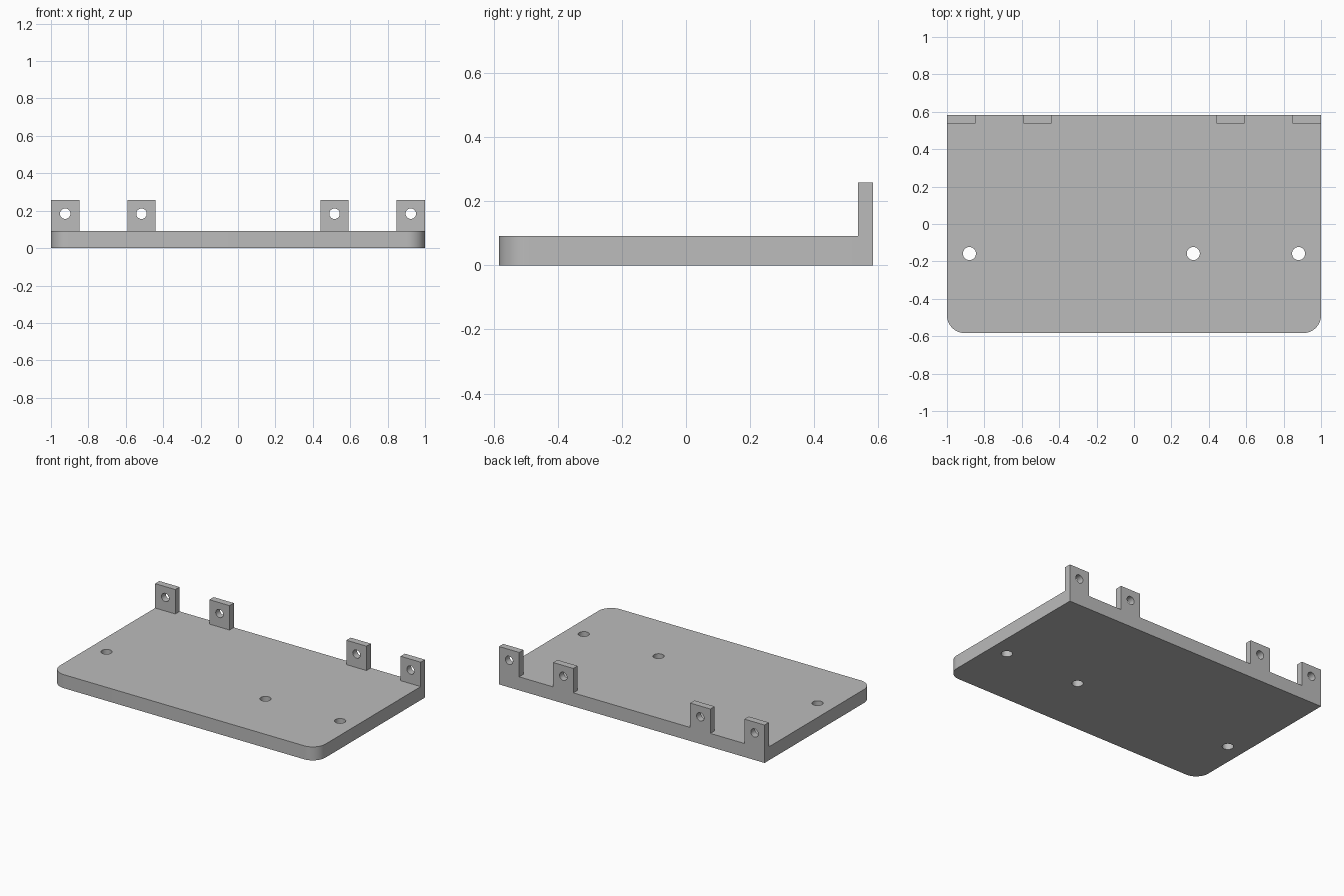
import bpy
import bmesh
from math import cos, sin, pi, radians
from mathutils import Matrix

cube = bpy.data.objects.get("Cube")
if cube:
    bpy.data.objects.remove(cube, do_unlink=True)

HALF_X, HALF_Y = 1.0, 0.583
PLATE_H, TAB_TOP, TAB_Y = 0.092, 0.258, 0.537
CORNER = 0.095

grey = bpy.data.materials.new("plain grey")
grey.use_nodes = True
colour = (0.5, 0.5, 0.5, 1)
grey.diffuse_color = colour
grey.node_tree.nodes["Principled BSDF"].inputs["Base Color"].default_value = colour


def arc(cx, cy, r, start, end, steps):
    """Points along an arc, angles in units of pi."""
    angles = [pi * (start + (end - start) * i / steps) for i in range(steps + 1)]
    return [(cx + r * cos(a), cy + r * sin(a)) for a in angles]


def circle(cx, cy, r):
    return arc(cx, cy, r, 0, 2, 32)[:-1]


def drilled_slab(name, outline, holes, thickness, matrix):
    """Fill an outline with holes, extrude it and place it."""
    curve = bpy.data.curves.new(name, "CURVE")
    curve.dimensions = "2D"
    curve.fill_mode = "BOTH"
    curve.extrude = thickness / 2
    for loop in [outline] + holes:
        spline = curve.splines.new("POLY")
        spline.points.add(len(loop) - 1)
        for point, (x, y) in zip(spline.points, loop):
            point.co = (x, y, 0, 1)
        spline.use_cyclic_u = True
    helper = bpy.data.objects.new(name + " outline", curve)
    bpy.context.collection.objects.link(helper)
    graph = bpy.context.evaluated_depsgraph_get()
    mesh = bpy.data.meshes.new_from_object(helper.evaluated_get(graph))
    bpy.data.objects.remove(helper, do_unlink=True)

    # Join the caps to the walls
    bm = bmesh.new()
    bm.from_mesh(mesh)
    bmesh.ops.remove_doubles(bm, verts=bm.verts, dist=0.0001)
    bmesh.ops.transform(bm, matrix=matrix, verts=bm.verts)
    bmesh.ops.recalc_face_normals(bm, faces=bm.faces)
    bm.to_mesh(mesh)
    bm.free()
    mesh.materials.clear()
    mesh.materials.append(grey)
    obj = bpy.data.objects.new(name, mesh)
    bpy.context.collection.objects.link(obj)
    bpy.ops.object.select_all(action="DESELECT")
    obj.select_set(True)
    bpy.context.view_layer.objects.active = obj
    bpy.ops.object.shade_smooth_by_angle(angle=radians(30))
    return obj


# Base plate: square back corners, rounded front corners, three holes
plate_outline = [(HALF_X, HALF_Y), (-HALF_X, HALF_Y)]
plate_outline += arc(CORNER - HALF_X, CORNER - HALF_Y, CORNER, 1, 1.5, 12)
plate_outline += arc(HALF_X - CORNER, CORNER - HALF_Y, CORNER, 1.5, 2, 12)
plate_holes = [circle(x, -0.158, 0.035) for x in (-0.88, 0.317, 0.88)]
drilled_slab("base_plate", plate_outline, plate_holes, PLATE_H,
             Matrix.Translation((0, 0, PLATE_H / 2)))

# Upright mounting tabs along the back edge, one hole each
upright = (Matrix.Translation((0, (TAB_Y + HALF_Y) / 2, 0))
           @ Matrix.Rotation(pi / 2, 4, "X"))
for side, label in ((1, "left"), (-1, "right")):
    for place, inner, outer in (("outer", 0.848, 1.0), ("inner", 0.44, 0.592)):
        x0, x1 = sorted((side * inner, side * outer))
        outline = [(x0, PLATE_H), (x1, PLATE_H), (x1, TAB_TOP), (x0, TAB_TOP)]
        hole = circle((x0 + x1) / 2, 0.184, 0.028)
        drilled_slab(f"{label}_{place}_tab", outline, [hole],
                     HALF_Y - TAB_Y, upright)
